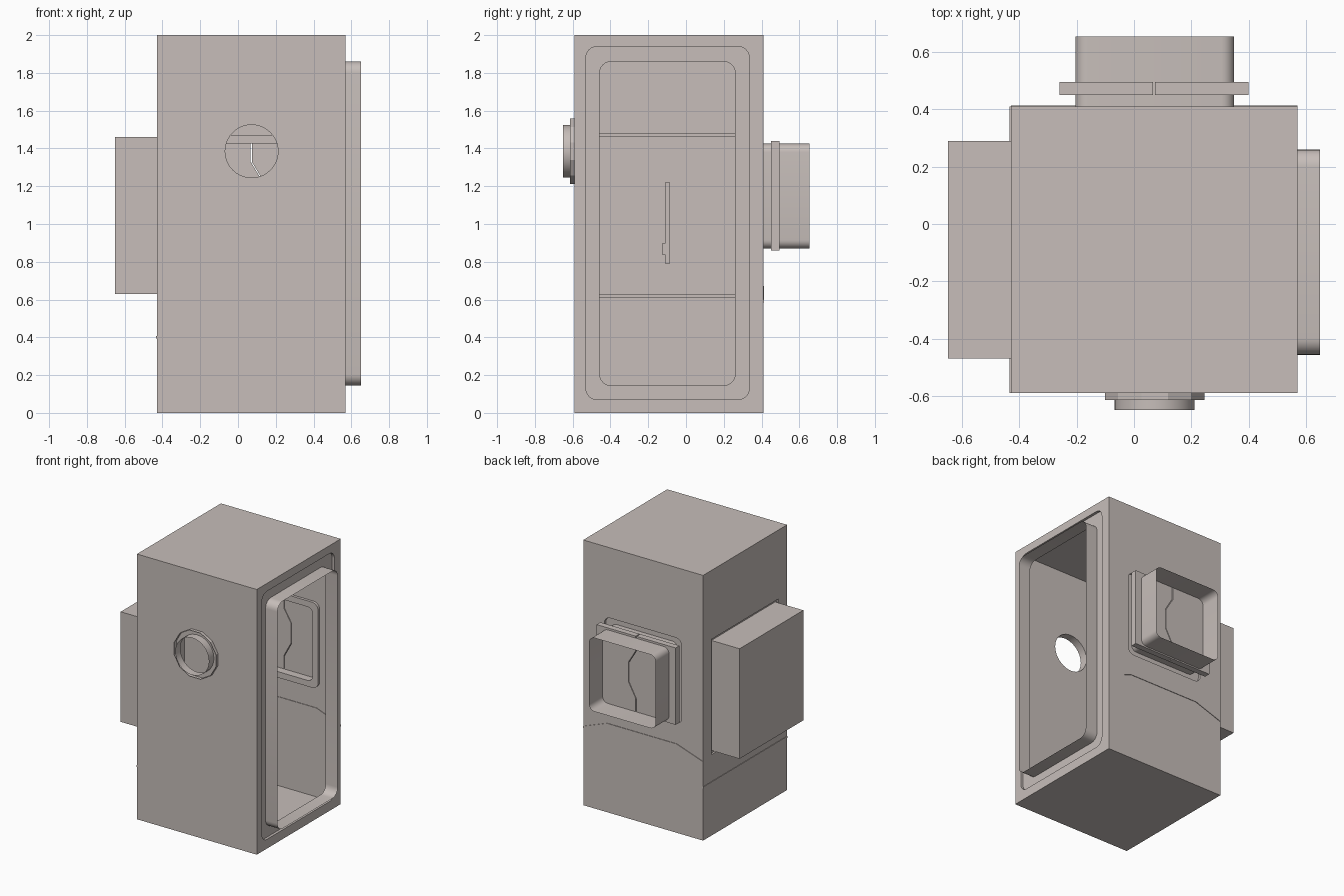
import bpy, bmesh, math

if "Cube" in bpy.data.objects:
    bpy.data.objects.remove(bpy.data.objects["Cube"])

mat = bpy.data.materials.new("warm grey")
mat.diffuse_color = (0.57, 0.515, 0.49, 1)
mat.use_nodes = True
mat.node_tree.nodes["Principled BSDF"].inputs["Base Color"].default_value = mat.diffuse_color

# Body walls
X0, X1, Y0, Y1, H = -0.43, 0.57, -0.59, 0.41, 2.0


def place(side, u, v, d):
    """Wall coordinates (along, up, outward) to world."""
    return {"right": (X1 + d, u, v), "left": (X0 - d, u, v),
            "back": (u, Y1 + d, v), "front": (u, Y0 - d, v)}[side]


def rect(u0, u1, v0, v1, r=0.0, n=6):
    if r == 0:
        return [(u0, v0), (u1, v0), (u1, v1), (u0, v1)]
    out = []
    for i, (cu, cv) in enumerate([(u1 - r, v1 - r), (u0 + r, v1 - r),
                                  (u0 + r, v0 + r), (u1 - r, v0 + r)]):
        for k in range(n + 1):
            a = math.pi / 2 * (i + k / n)
            out.append((cu + r * math.cos(a), cv + r * math.sin(a)))
    return out


def ring(u, v, r, n, turn=0.0):
    return [(u + r * math.cos(turn + 2 * math.pi * i / n),
             v + r * math.sin(turn + 2 * math.pi * i / n)) for i in range(n)]


def verts(bm, side, loop, d):
    return [bm.verts.new(place(side, u, v, d)) for u, v in loop]


def sheet(bm, side, loops, d):
    """Flat face bounded by the first loop, other loops are holes."""
    edges = []
    for loop in loops:
        vs = verts(bm, side, loop, d)
        edges += [bm.edges.new((vs[i - 1], vs[i])) for i in range(len(vs))]
    bmesh.ops.triangle_fill(bm, use_beauty=True, edges=edges)


def skin(bm, side, loop, d0, d1):
    """Tube wall along the outward direction."""
    a, b = verts(bm, side, loop, d0), verts(bm, side, loop, d1)
    for i in range(len(a)):
        bm.faces.new((a[i - 1], a[i], b[i], b[i - 1]))


def slab(bm, side, loop, d0, d1):
    skin(bm, side, loop, d0, d1)
    for d in (d0, d1):
        bm.faces.new(verts(bm, side, loop, d))


def finish(bm, name):
    bmesh.ops.remove_doubles(bm, verts=bm.verts, dist=1e-5)
    bmesh.ops.recalc_face_normals(bm, faces=bm.faces)
    me = bpy.data.meshes.new(name)
    bm.to_mesh(me)
    bm.free()
    me.materials.append(mat)
    ob = bpy.data.objects.new(name, me)
    bpy.context.collection.objects.link(ob)
    bpy.ops.object.select_all(action="DESELECT")
    ob.select_set(True)
    bpy.context.view_layer.objects.active = ob
    bpy.ops.object.shade_smooth_by_angle(angle=math.radians(28))


# Openings: side, outer outline, inner outline, floor depth, lip, tube end
openings = {
    "door_frame": ("right", rect(-0.53, 0.335, 0.07, 1.94, 0.06),
                   rect(-0.457, 0.26, 0.145, 1.86, 0.06), -0.02, 0, 0.08),
    "window_frame": ("back", rect(-0.25, 0.395, 0.825, 1.47, 0.05),
                     rect(-0.205, 0.35, 0.87, 1.425, 0.045), -0.02, 0, 0.245),
    "side_box": ("left", rect(-0.49, 0.31, 0.61, 1.48),
                 rect(-0.47, 0.29, 0.63, 1.46), -0.015, 0, 0.22),
    "porthole": ("front", ring(0.072, 1.385, 0.18, 12, math.pi / 12),
                 ring(0.072, 1.385, 0.14, 40), 0, 0.025, 0.06),
}

# Hollow body with a hole in each wall
body = bmesh.new()
for side, outer, inner, floor, lip, end in openings.values():
    lo, hi = (Y0, Y1) if side in ("left", "right") else (X0, X1)
    sheet(body, side, [rect(lo, hi, 0, H), outer], 0)
for z in (0, H):
    body.faces.new([body.verts.new((x, y, z)) for x, y in rect(X0, X1, Y0, Y1)])
finish(body, "body")

# Recessed flange and protruding tube of each opening
for name, (side, outer, inner, floor, lip, end) in openings.items():
    bm = bmesh.new()
    skin(bm, side, outer, floor, lip)
    sheet(bm, side, [outer, inner], floor)
    skin(bm, side, inner, floor, end)
    if name == "side_box":
        bm.faces.new(verts(bm, side, inner, end))
    finish(bm, name)

# Window shutter: two halves meeting in a zigzag
zigzag = [(0.07, 1.44), (0.07, 1.33), (0.13, 1.23),
          (0.13, 1.08), (0.07, 0.97), (0.07, 0.86)]
for name, edge, s in (("shutter_left", -0.26, -1), ("shutter_right", 0.40, 1)):
    bm = bmesh.new()
    loop = [(u + s * 0.003, v) for u, v in zigzag] + [(edge, 0.86), (edge, 1.44)]
    slab(bm, "back", loop, 0.04, 0.085)
    finish(bm, name)

# Thin seams around the lower body
for name, side, path in (
        ("back_seam", "back", [(X0, 0.59), (-0.21, 0.665), (0.37, 0.665), (X1, 0.59)]),
        ("left_seam", "left", [(Y0, 0.40), (Y1, 0.40)])):
    bm = bmesh.new()
    loop = [(u, v - 0.007) for u, v in path] + [(u, v + 0.007) for u, v in path[::-1]]
    slab(bm, side, loop, -0.004, 0.004)
    finish(bm, name)

# Bar and small grip inside the side box
bm = bmesh.new()
slab(bm, "left", rect(-0.11, -0.085, 0.79, 1.22), 0.195, 0.215)
slab(bm, "left", rect(-0.127, -0.11, 0.835, 0.9, 0.008, 3), 0.195, 0.215)
finish(bm, "inner_handle")
